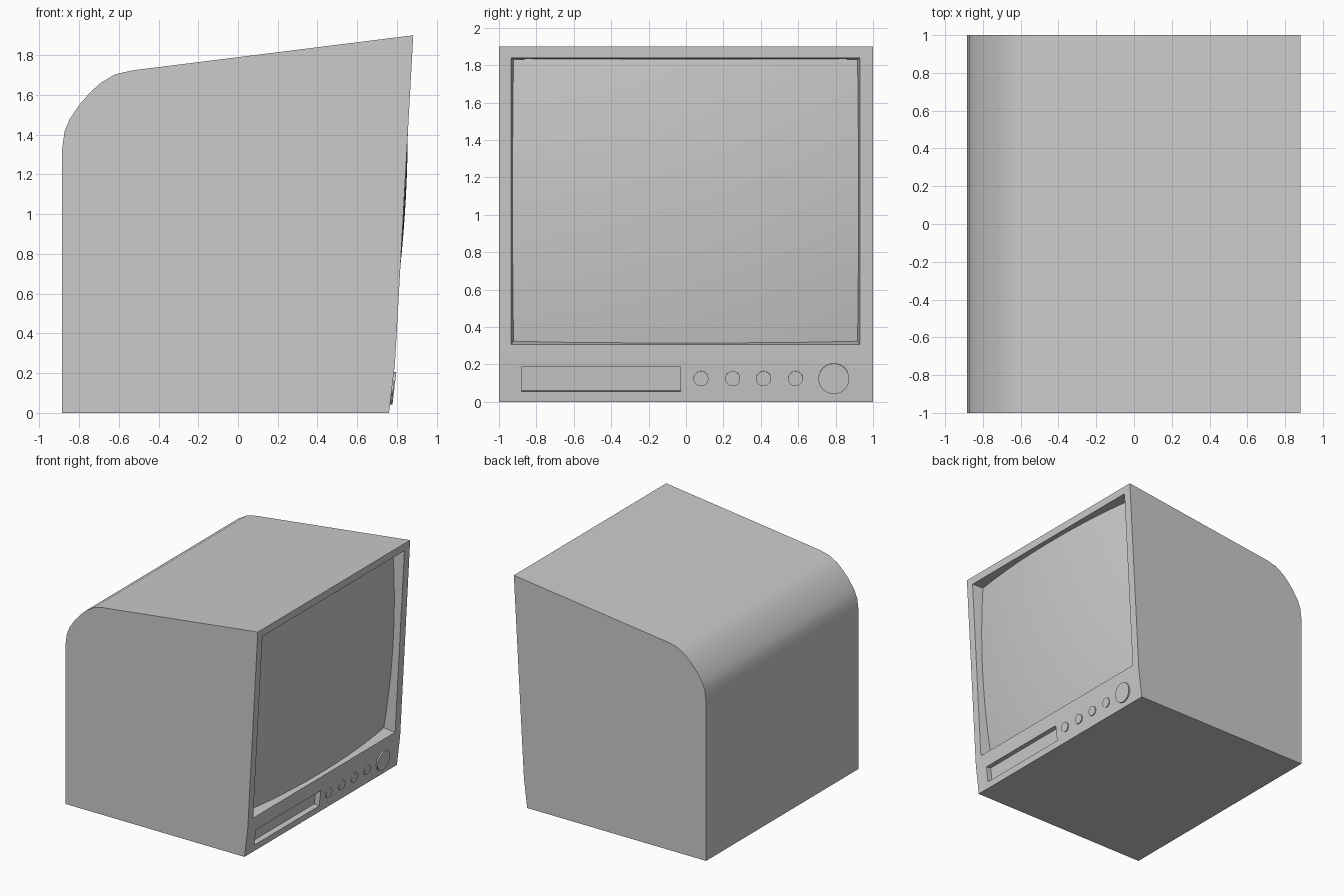
import bpy, bmesh, math
from mathutils import Matrix, Vector

if "Cube" in bpy.data.objects:
    bpy.data.objects.remove(bpy.data.objects["Cube"])


def new_object(name, bm):
    bmesh.ops.recalc_face_normals(bm, faces=bm.faces)
    mesh = bpy.data.meshes.new(name)
    bm.to_mesh(mesh)
    bm.free()
    obj = bpy.data.objects.new(name, mesh)
    bpy.context.collection.objects.link(obj)
    return obj


def smooth(obj, angle=30):
    bpy.ops.object.select_all(action='DESELECT')
    bpy.context.view_layer.objects.active = obj
    obj.select_set(True)
    bpy.ops.object.shade_smooth_by_angle(angle=math.radians(angle))


def face_frame(x, z, slope):
    """Local axes on the tilted front: X across, Y up the face, Z outward."""
    across = Vector((0, 1, 0))
    up = Vector((slope, 0, 1)).normalized()
    out = across.cross(up)
    return Matrix.Translation((x, 0, z)) @ Matrix((across, up, out)).transposed().to_4x4()


def cut(body, frame, cx, cy, hw, hh, depth, taper):
    """Cut a pocket whose walls narrow by taper at the given depth."""
    bm = bmesh.new()
    bmesh.ops.create_cube(bm, size=2)
    for v in bm.verts:
        back = v.co.z < 0
        t = taper if back else -taper
        v.co = frame @ Vector((cx + v.co.x * (hw - t), cy + v.co.y * (hh - t),
                               -depth if back else depth))
    cutter = new_object("pocket_cutter", bm)
    cutter.hide_render = True
    mod = body.modifiers.new("pocket", 'BOOLEAN')
    mod.operation = 'DIFFERENCE'
    mod.solver = 'EXACT'
    mod.object = cutter
    bpy.context.view_layer.objects.active = body
    bpy.ops.object.modifier_apply(modifier=mod.name)
    bpy.data.objects.remove(cutter)


# Cabinet: side profile extruded across the width
profile = [(-.885, 0), (-.885, 1.325), (-.873, 1.416), (-.847, 1.478),
           (-.797, 1.552), (-.747, 1.609), (-.696, 1.657), (-.62, 1.703),
           (-.535, 1.723), (.882, 1.90), (.79, .25), (.76, 0)]
bm = bmesh.new()
side = bm.faces.new([bm.verts.new((x, -1, z)) for x, z in profile])
ext = bmesh.ops.extrude_face_region(bm, geom=[side])
bmesh.ops.translate(bm, vec=(0, 2, 0),
                    verts=[g for g in ext['geom'] if isinstance(g, bmesh.types.BMVert)])
cabinet = new_object("cabinet", bm)

screen_frame = face_frame(.836, 1.072, .0558)
panel_frame = face_frame(.7744, .12, .12)

# Screen recess and control slot
cut(cabinet, screen_frame, -.0025, 0, .932, .767, .14, .018)
cut(cabinet, panel_frame, -.455, 0, .425, .066, .045, 0)
smooth(cabinet)

# Bulging picture tube
bm = bmesh.new()
bmesh.ops.create_grid(bm, x_segments=24, y_segments=20, size=1)
for v in bm.verts:
    x, y = v.co.x * .925, v.co.y * .76
    v.co = screen_frame @ Vector((x - .0025, y, .008 - .074 * (x * x + y * y)))
screen = new_object("screen", bm)
smooth(screen)

# Control knobs
knobs = [("small_knob", y, .04, .008) for y in (.08, .25, .415, .585)]
knobs.append(("large_knob", .79, .082, .012))
for name, y, radius, height in knobs:
    bm = bmesh.new()
    bmesh.ops.create_cone(bm, cap_ends=True, segments=32, radius1=radius, radius2=radius,
                          depth=height * 2,
                          matrix=panel_frame @ Matrix.Translation((y, .004, 0)))
    smooth(new_object(name, bm))
